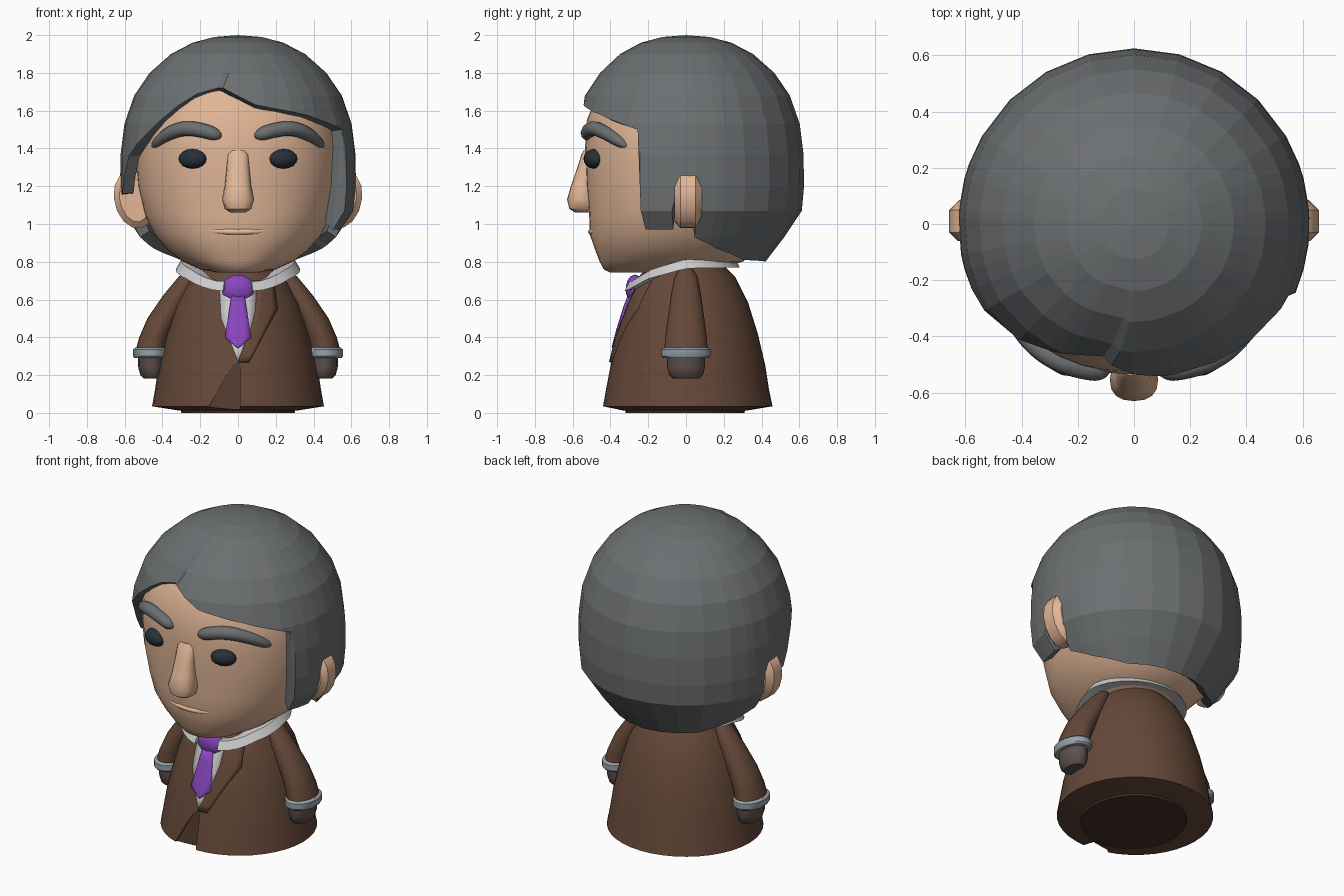
import bpy, bmesh, math
from mathutils import Vector

if "Cube" in bpy.data.objects:
    bpy.data.objects.remove(bpy.data.objects["Cube"])


def mat(name, r, g, b):
    m = bpy.data.materials.new(name)
    m.diffuse_color = (r, g, b, 1)
    m.use_nodes = True
    m.node_tree.nodes["Principled BSDF"].inputs["Base Color"].default_value = m.diffuse_color
    return m


SKIN = mat("skin", .76, .47, .31)
LIP = mat("lip", .80, .50, .34)
HAIR = mat("hair_grey", .15, .16, .165)
DARK = mat("eye_dark", .02, .03, .04)
COAT = mat("coat_brown", .13, .065, .04)
BASE = mat("dark_brown", .06, .03, .02)
GLOVE = mat("glove", .11, .08, .075)
CUFF = mat("cuff_blue_grey", .30, .36, .40)
WHITE = mat("shirt_white", .68, .68, .67)
TIE = mat("tie_purple", .26, .06, .52)


def lin(table, x, k=1):
    """Linear interpolation of column k in a table sorted by column 0."""
    for a, b in zip(table, table[1:]):
        if x <= b[0]:
            t = max(0, (x - a[0]) / (b[0] - a[0]))
            return a[k] + (b[k] - a[k]) * t
    return table[-1][k]


def finish(name, bm, m, angle=40, recalc=True):
    if recalc:
        bmesh.ops.recalc_face_normals(bm, faces=bm.faces)
    me = bpy.data.meshes.new(name)
    bm.to_mesh(me)
    bm.free()
    if angle:
        me.shade_smooth()
        me.set_sharp_from_angle(angle=math.radians(angle))
    me.materials.append(m)
    ob = bpy.data.objects.new(name, me)
    bpy.context.collection.objects.link(ob)
    return ob


def grid(bm, rows, closed=False):
    vs = [[bm.verts.new(p) for p in r] for r in rows]
    n = len(rows[0])
    for a, b in zip(vs, vs[1:]):
        for i in range(n if closed else n - 1):
            j = (i + 1) % n
            bm.faces.new((a[i], b[i], b[j], a[j]))
    return vs


def loft(name, rings, m, n=32, e=2, angle=40):
    """Rings of (z, centre x, half width, front y, back y)."""
    rows = []
    for z, c, w, yf, yb in rings:
        row = []
        for i in range(n):
            a = 2 * math.pi * i / n
            s, k = math.sin(a), -math.cos(a)
            sx = math.copysign(abs(s) ** (2 / e), s)
            sy = math.copysign(abs(k) ** (2 / e), k)
            row.append((c + w * sx, (yf + yb) / 2 + (yb - yf) / 2 * sy, z))
        rows.append(row)
    bm = bmesh.new()
    vs = grid(bm, rows, True)
    bm.faces.new(vs[0])
    bm.faces.new(vs[-1])
    return finish(name, bm, m, angle)


def ball(name, loc, scale, m, rot=(0, 0, 0), seg=16):
    bm = bmesh.new()
    bmesh.ops.create_uvsphere(bm, u_segments=seg, v_segments=seg // 2 + 2, radius=1)
    ob = finish(name, bm, m, 60)
    ob.location, ob.scale, ob.rotation_euler = loc, scale, rot
    return ob


def tube(name, pts, radii, m, depth):
    cu = bpy.data.curves.new(name, 'CURVE')
    cu.dimensions = '3D'
    cu.bevel_depth, cu.bevel_resolution, cu.use_fill_caps = depth, 3, True
    sp = cu.splines.new('NURBS')
    sp.points.add(len(pts) - 1)
    for p, co, r in zip(sp.points, pts, radii):
        p.co, p.radius = (*co, 1), r
    sp.use_endpoint_u, sp.order_u = True, 3
    cu.materials.append(m)
    ob = bpy.data.objects.new(name, cu)
    bpy.context.collection.objects.link(ob)


def solidify(ob, t):
    md = ob.modifiers.new("thickness", 'SOLIDIFY')
    md.thickness, md.offset = t, -1


# Coat body (z, centre, half width, front, back)
body = [(.012, 0, .31, -.33, .32), (.035, 0, .455, -.44, .458), (.12, 0, .44, -.425, .44),
        (.25, 0, .42, -.40, .42), (.42, 0, .38, -.36, .38), (.58, 0, .33, -.31, .33),
        (.72, 0, .25, -.25, .26), (.80, 0, .18, -.18, .18)]
coat = loft("coat_body", body, COAT, 40)
loft("base_disc", [(0, 0, .30, -.32, .31), (.06, 0, .31, -.33, .32)], BASE, 32)

# Overlap of the coat fronts: a fold cut that deepens towards the hem
bm = bmesh.new()
cut = grid(bm, [[(-.26, -.6, -.05), (.01, -.6, -.05), (.01, -.34, -.05), (-.20, -.39, -.05)],
                [(-.02, -.6, .27), (.01, -.6, .27), (.01, -.397, .27), (-.02, -.398, .27)]], True)
bm.faces.new(cut[0])
bm.faces.new(cut[1])
notch = finish("hem_cutter", bm, COAT, 0)
notch.hide_render = True
notch.hide_viewport = True
md = coat.modifiers.new("notch", 'BOOLEAN')
md.operation, md.object, md.solver = 'DIFFERENCE', notch, 'EXACT'


def strip(name, rows, off, m):
    """Panel hugging the coat front; rows of (z, left x, right x), descending."""
    out = []
    for z0, z1 in zip(rows, rows[1:]):
        for t in (0, .25, .5, .75):
            out.append([p + (q - p) * t for p, q in zip(z0, z1)])
    out.append(rows[-1])
    pts = []
    for z, xl, xr in out:
        w, yf, yb = (lin(body, z, k) for k in (2, 3, 4))
        row = []
        for i in range(5):
            x = xl + (xr - xl) * i / 4
            y = (yf + yb) / 2 - (yb - yf) / 2 * math.sqrt(1 - (x / w) ** 2)
            row.append((x, y - off, z))
        pts.append(row)
    bm = bmesh.new()
    grid(bm, pts)
    solidify(finish(name, bm, m, 40, False), .03)


# Shirt, lapel and tie
strip("shirt_front", [(.70, -.10, .10), (.50, -.09, .09), (.28, -.003, .003)], .005, WHITE)
strip("lapel", [(.70, .10, .19), (.55, .095, .21), (.45, .07, .155), (.27, 0, .06)], .012, COAT)
strip("tie_blade", [(.62, -.035, .035), (.40, -.07, .07), (.345, -.003, .003)], .016, TIE)
ball("tie_knot", (0, -.27, .655), (.092, .05, .077), TIE, seg=10)

# Shirt collar, tilted band open at the front
dip = [(-.32, .645), (-.2, .71), (0, .765), (.3, .77)]
rows = [[], [], [], []]
for i in range(33):
    a = math.radians(14 + 332 * i / 32)
    for row, r, h in zip(rows, (.21, .225, .30, .33), (.02, .05, .05, 0)):
        x, y = r * math.sin(a), -r * math.cos(a) * .94 - .025
        row.append((x, y, lin(dip, y * .33 / r) + h))
bm = bmesh.new()
grid(bm, rows + [rows[0]])
bmesh.ops.remove_doubles(bm, verts=bm.verts, dist=.0005)
bmesh.ops.holes_fill(bm, edges=bm.edges)
finish("collar", bm, WHITE)

# Head
loft("head", [(.742, 0, .11, -.40, .02), (.76, 0, .20, -.435, .15), (.80, 0, .29, -.457, .30),
              (.86, 0, .37, -.48, .38), (.94, 0, .44, -.508, .45), (1.05, 0, .495, -.513, .52),
              (1.2, 0, .53, -.527, .54), (1.4, 0, .545, -.535, .54), (1.55, 0, .535, -.525, .53),
              (1.7, 0, .475, -.468, .46), (1.82, 0, .35, -.36, .36), (1.9, 0, .15, -.15, .15)],
     SKIN, 40, 2.2, 65)
loft("nose", [(1.06, 0, .04, -.585, -.48), (1.08, 0, .07, -.618, -.48), (1.13, 0, .086, -.63, -.48),
              (1.20, 0, .07, -.61, -.48), (1.30, 0, .06, -.575, -.48), (1.37, 0, .056, -.553, -.47),
              (1.39, 0, .04, -.54, -.47)], SKIN, 16, 2.4)
tube("mouth", [(-.24, -.43, .97), (-.13, -.49, .962), (0, -.506, .957), (.13, -.49, .962),
               (.24, -.43, .97)], (.2, 1, 1.2, 1, .2), LIP, .014)

# Paired parts
for s, side in ((1, "right"), (-1, "left")):
    ball("eye_" + side, (s * .24, -.488, 1.345), (.078, .052, .052), DARK, (0, 0, s * .3), 12)
    tube("eyebrow_" + side, [(s * .09, -.52, 1.465), (s * .11, -.525, 1.47), (s * .18, -.515, 1.495),
                             (s * .28, -.485, 1.51), (s * .37, -.42, 1.48), (s * .44, -.325, 1.42),
                             (s * .45, -.31, 1.41)],
         (.3, 1, 1.1, 1.1, 1, .8, .2), HAIR, .036)
    ear = loft("ear_" + side, [(-.085, 0, .07, -.11, .11), (-.05, 0, .105, -.155, .155),
                               (.03, 0, .105, -.155, .155), (.06, 0, .075, -.12, .12)], SKIN, 14)
    ear.location, ear.rotation_euler = (s * .55, 0, 1.128), (math.pi / 2, s * .25, 0)
    arm = [(.77, .23, .03, .03), (.72, .265, .05, .06), (.62, .323, .075, .08),
           (.50, .397, .083, .097), (.40, .443, .08, .11), (.33, .46, .082, .115)]
    loft("arm_" + side, [(z, s * c, w, -d, d) for z, c, w, d in arm], COAT, 20)
    loft("cuff_" + side, [(.29, s * .462, .086, -.12, .12), (.30, s * .462, .094, -.13, .13),
                          (.335, s * .462, .094, -.13, .13), (.345, s * .46, .084, -.118, .118)], CUFF, 20)
    loft("hand_" + side, [(.182, s * .455, .045, -.07, .07), (.20, s * .455, .062, -.09, .09),
                          (.24, s * .458, .07, -.10, .10), (.31, s * .46, .07, -.10, .10)], GLOVE, 16)

# Hair: faceted cap of columns ending on the hairline; angle 0 is the front, + is right
profile = [(.80, .42), (.93, .52), (1.07, .613), (1.2, .625), (1.37, .622), (1.53, .602), (1.68, .55),
           (1.8, .468), (1.9, .355), (1.96, .24), (1.99, .125), (2.0, 0)]
hairline = [(-180, .80), (-135, .81), (-110, .87), (-95, .93), (-92, 1.15), (-80, 1.16), (-68, 1.36),
            (-45, 1.55), (-35, 1.63), (-25, 1.69), (-13, 1.72), (-9, 1.72), (10, 1.63), (38, 1.58),
            (65, 1.50), (67, .97), (83, .97), (85, 1.15), (92, 1.15), (95, .93), (110, .87),
            (135, .81), (180, .80)]
part = [(-180, 1), (-60, 1), (-13, .925), (-9, .975), (10, .97), (60, 1), (180, 1)]
keys = [h[0] for h in hairline[:-1]]
angles = sorted(keys + [a for a in range(-180, 180, 15) if min(abs(a - k) for k in keys) > 4])
rows = []
for zr, _ in reversed(profile):
    row = []
    for deg in angles:
        z = max(zr, lin(hairline, deg))
        k = 1 - (1 - lin(part, deg)) * min(1, (2 - z) / .15)
        a = math.radians(deg + 9 * (z > 1.72) * min(1, (z - 1.72) / .25) * (abs(deg + 11) < 5))
        r = lin(profile, z) * k
        row.append(Vector((r * math.sin(a), -r * math.cos(a), z)))
    rows.append(row)
bm = bmesh.new()
grid(bm, rows, True)
bmesh.ops.remove_doubles(bm, verts=bm.verts, dist=.0005)
solidify(finish("hair", bm, HAIR, 0, False), .06)
